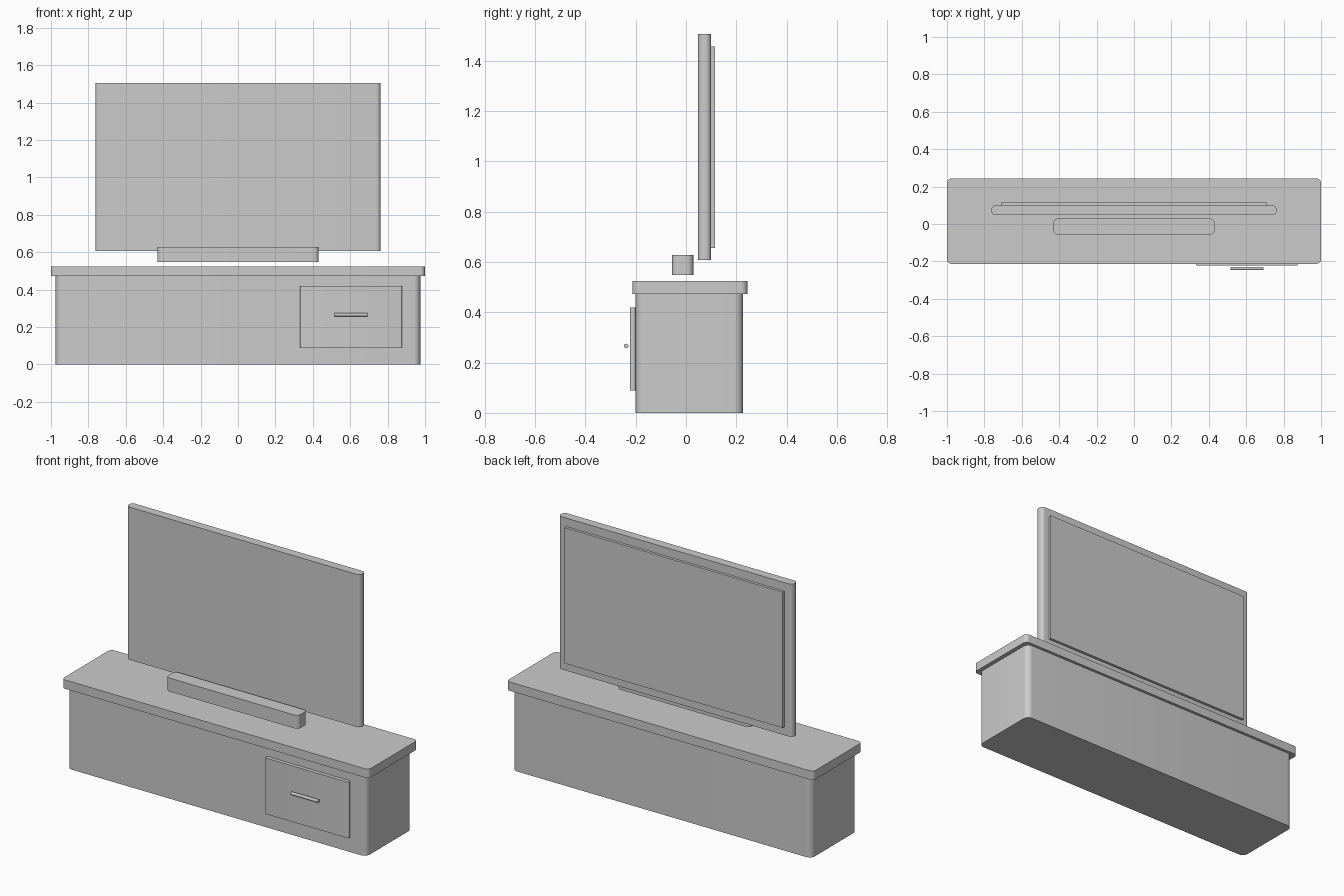
import bpy, bmesh, math
from mathutils import Matrix

if "Cube" in bpy.data.objects:
    bpy.data.objects.remove(bpy.data.objects["Cube"])


def finish(bm, name):
    me = bpy.data.meshes.new(name)
    bm.to_mesh(me)
    bm.free()
    ob = bpy.data.objects.new(name, me)
    bpy.context.collection.objects.link(ob)
    bpy.ops.object.select_all(action='DESELECT')
    ob.select_set(True)
    bpy.context.view_layer.objects.active = ob
    bpy.ops.object.shade_smooth_by_angle(angle=math.radians(35))
    return ob


def slab(name, x, y, z, radius, segments=8):
    """Box between (min, max) ranges with its vertical edges rounded."""
    bm = bmesh.new()
    bmesh.ops.create_cube(bm, size=1)
    for v in bm.verts:
        v.co = [r[0] + (c + 0.5) * (r[1] - r[0]) for c, r in zip(v.co, (x, y, z))]
    if radius:
        upright = [e for e in bm.edges if abs(e.verts[0].co.z - e.verts[1].co.z) > 1e-4]
        bmesh.ops.bevel(bm, geom=upright, offset=radius, offset_type='OFFSET',
                        segments=segments, profile=0.5, affect='EDGES')
    return finish(bm, name)


# Cabinet body and overhanging top
slab("cabinet_body", (-0.975, 0.975), (-0.20, 0.227), (0, 0.472), 0.035)
slab("cabinet_top", (-1, 1), (-0.213, 0.244), (0.472, 0.524), 0.025)

# Drawer front on the right-hand side
slab("drawer_front", (0.332, 0.876), (-0.223, -0.201), (0.09, 0.42), 0.008, 4)

# Round bar handle
bm = bmesh.new()
bmesh.ops.create_cone(bm, cap_ends=True, segments=24, radius1=0.009, radius2=0.009,
                      depth=0.176,
                      matrix=Matrix.Translation((0.604, -0.238, 0.266))
                      @ Matrix.Rotation(math.pi / 2, 4, 'Y'))
finish(bm, "drawer_handle")

# Television with raised rear panel
slab("television", (-0.762, 0.762), (0.048, 0.100), (0.607, 1.506), 0.022)
slab("television_rear_panel", (-0.711, 0.711), (0.100, 0.116), (0.656, 1.456), 0)

# Sound bar in front of the television
slab("sound_bar", (-0.431, 0.431), (-0.056, 0.029), (0.549, 0.628), 0.025)
